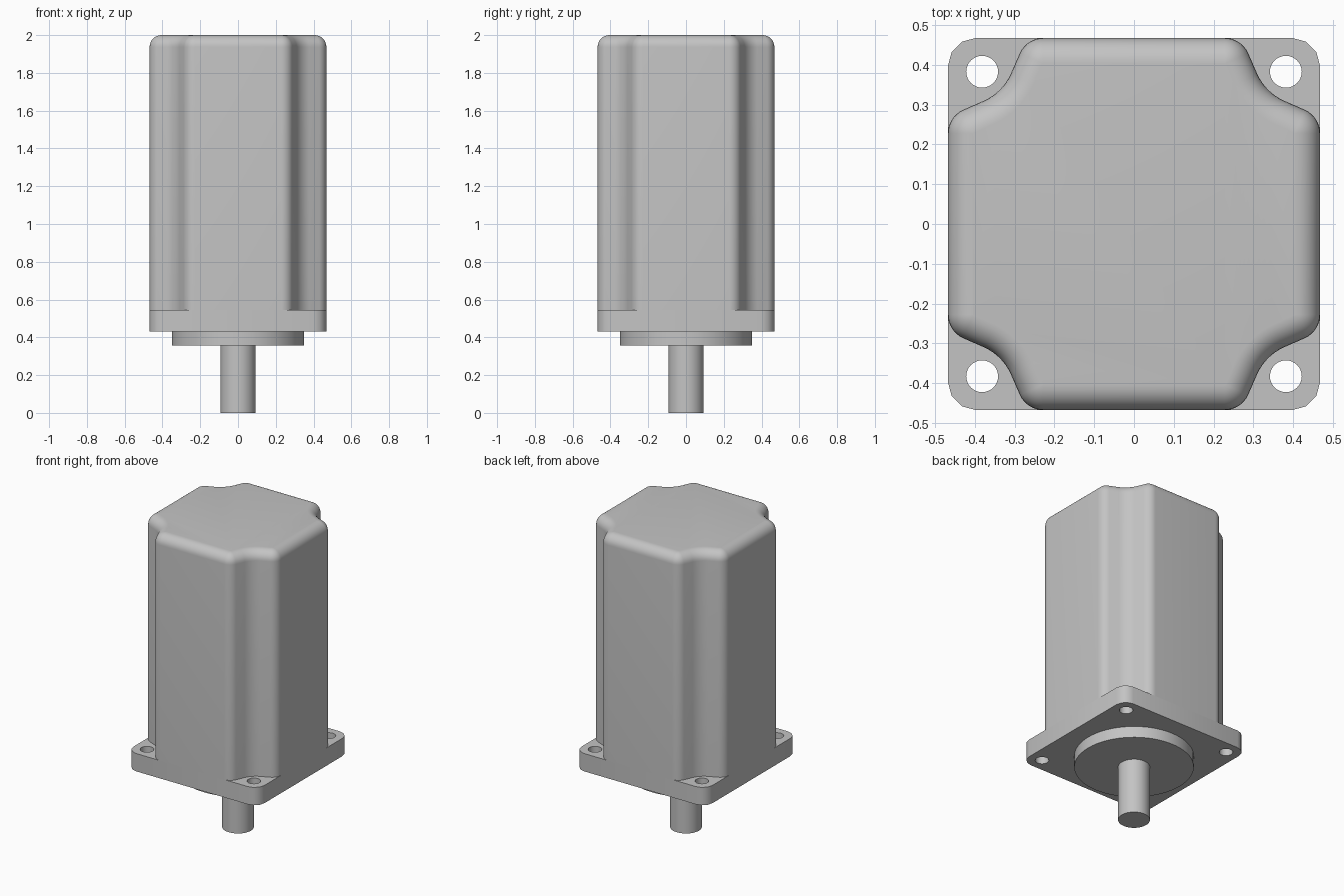
import bpy, bmesh
from math import sin, cos, pi, radians
from mathutils import Vector, Matrix

cube = bpy.data.objects.get("Cube")
if cube:
    bpy.data.objects.remove(cube, do_unlink=True)

HALF = 0.468
grey = bpy.data.materials.new("plain grey metal")
grey.use_nodes = True
grey.diffuse_color = (0.55, 0.55, 0.55, 1)
grey.node_tree.nodes["Principled BSDF"].inputs["Base Color"].default_value = grey.diffuse_color


def finish(bm, name):
    bmesh.ops.recalc_face_normals(bm, faces=bm.faces)
    mesh = bpy.data.meshes.new(name)
    bm.to_mesh(mesh)
    bm.free()
    mesh.materials.append(grey)
    obj = bpy.data.objects.new(name, mesh)
    bpy.context.collection.objects.link(obj)
    bpy.ops.object.select_all(action='DESELECT')
    obj.select_set(True)
    bpy.context.view_layer.objects.active = obj
    bpy.ops.object.shade_smooth_by_angle(angle=radians(35))
    return obj


def arc(cx, cy, r, start, end, steps):
    angles = [radians(start + (end - start) * i / steps) for i in range(steps + 1)]
    return [Vector((cx + r * cos(a), cy + r * sin(a), 0)) for a in angles]


def four_corners(corner):
    return [Matrix.Rotation(k * pi / 2, 3, 'Z') @ p for k in range(4) for p in corner]


def body_outline(inset):
    # one corner, counter-clockwise: rounded shoulder, hollow, rounded shoulder
    r = 0.065
    c = HALF - r
    corner = arc(c, 0.228, r - inset, 0, 65, 8)
    corner += arc(0.433, 0.433, 0.135 + inset, 245, 205, 8)
    corner += arc(0.228, c, r - inset, 25, 90, 8)
    return four_corners(corner)


def add_loop(bm, points, z):
    return [bm.verts.new((p.x, p.y, z)) for p in points]


# Motor body: straight hollow-cornered sides with a rounded top rim
bm = bmesh.new()
rim = 0.063
rings = [add_loop(bm, body_outline(0), 0.545)]
for i in range(9):
    a = pi / 2 * i / 8
    rings.append(add_loop(bm, body_outline(rim * (1 - cos(a))), 2 - rim + rim * sin(a)))
for low, high in zip(rings, rings[1:]):
    n = len(low)
    for i in range(n):
        j = (i + 1) % n
        bm.faces.new((low[i], low[j], high[j], high[i]))
bm.faces.new(rings[-1])
finish(bm, "motor_body")

# Mounting flange: square plate with rounded corners and four bolt holes
bm = bmesh.new()
r = 0.07
outlines = [four_corners(arc(HALF - r, HALF - r, r, 0, 90, 3))]
for sx in (-1, 1):
    for sy in (-1, 1):
        outlines.append(arc(sx * 0.382, sy * 0.383, 0.04, 0, 348.75, 31))
edges = []
for points in outlines:
    loop = add_loop(bm, points, 0.43)
    edges += [bm.edges.new((loop[i - 1], loop[i])) for i in range(len(loop))]
bmesh.ops.triangle_fill(bm, use_beauty=True, edges=edges, normal=(0, 0, 1))
raised = bmesh.ops.extrude_face_region(bm, geom=bm.faces[:], use_keep_orig=True)
top = [v for v in raised["geom"] if isinstance(v, bmesh.types.BMVert)]
bmesh.ops.translate(bm, verts=top, vec=(0, 0, 0.115))
finish(bm, "mounting_flange")


# Turned parts below the flange
def cylinder(name, radius, z0, z1):
    bm = bmesh.new()
    bmesh.ops.create_cone(bm, cap_ends=True, segments=64, radius1=radius, radius2=radius,
                          depth=z1 - z0, matrix=Matrix.Translation((0, 0, (z0 + z1) / 2)))
    finish(bm, name)


cylinder("pilot_boss", 0.35, 0.357, 0.43)
cylinder("drive_shaft", 0.093, 0, 0.357)
